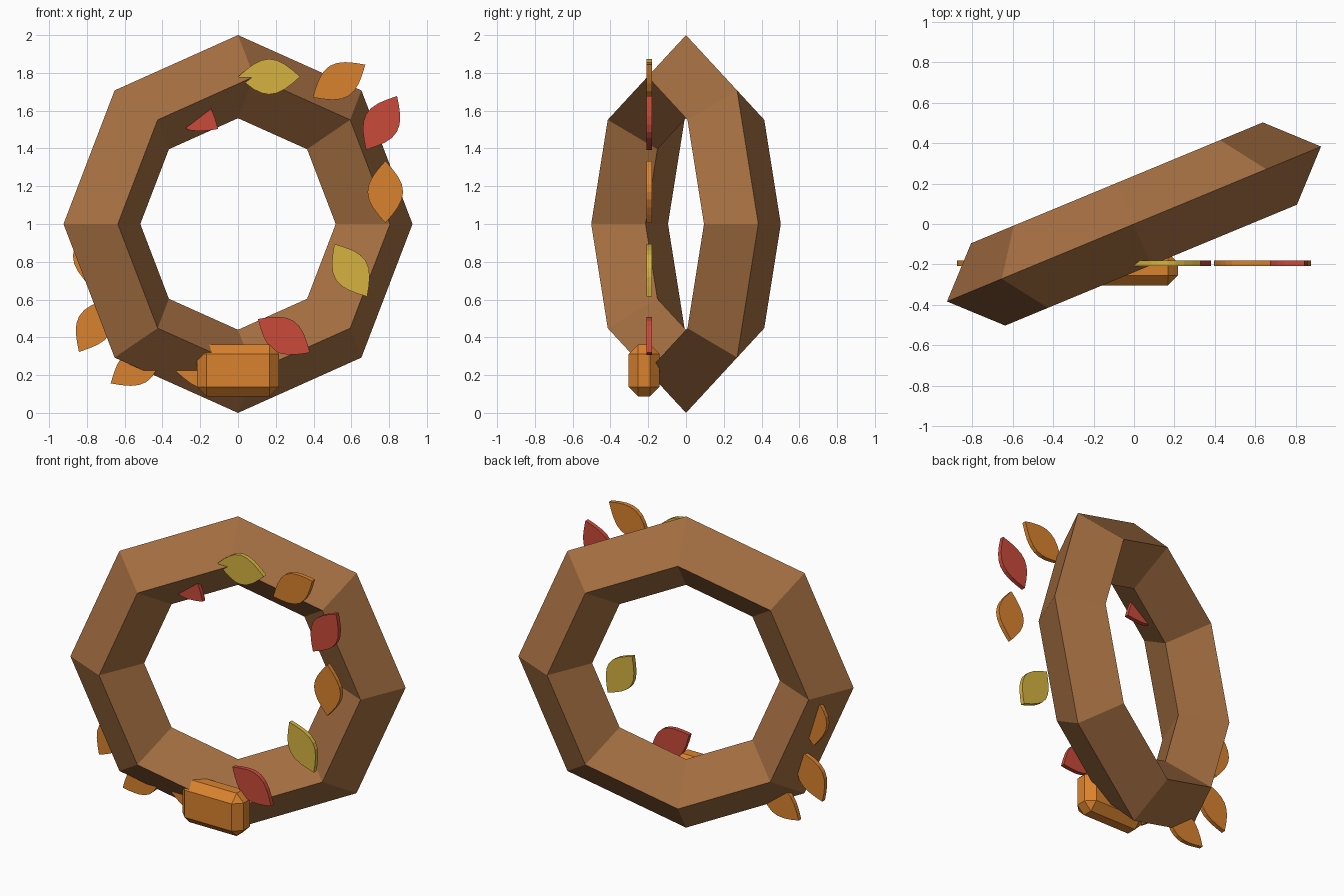
import bpy
import bmesh
from math import sin, cos, pi, radians
from mathutils import Matrix, Vector

cube = bpy.data.objects.get("Cube")
if cube:
    bpy.data.objects.remove(cube)


def make_material(name, rgb):
    mat = bpy.data.materials.new(name)
    mat.use_nodes = True
    mat.diffuse_color = (*rgb, 1)
    mat.node_tree.nodes["Principled BSDF"].inputs["Base Color"].default_value = (*rgb, 1)
    return mat


brown = make_material("bark brown", (0.38, 0.162, 0.055))
orange = make_material("autumn orange", (0.70, 0.225, 0.028))
red = make_material("autumn red", (0.59, 0.068, 0.042))
yellow = make_material("autumn yellow", (0.67, 0.45, 0.051))

# Wreath ring: eight segments with a diamond section
bpy.ops.mesh.primitive_torus_add(
    major_segments=8, minor_segments=4, major_radius=0.78, minor_radius=0.22,
    location=(0, 0, 1), rotation=(radians(90), 0, radians(22.5)))
ring = bpy.context.object
ring.name = "wreath_ring"
ring.data.materials.append(brown)

# Chamfered block at the bottom of the ring
bpy.ops.mesh.primitive_cube_add(size=1, location=(0, -0.222, 0.225))
block = bpy.context.object
block.name = "bottom_block"
block.scale = (0.435, 0.163, 0.275)
bpy.ops.object.transform_apply(location=False, rotation=False, scale=True)
bevel = block.modifiers.new("chamfer", "BEVEL")
bevel.width = 0.05
bevel.segments = 1
block.data.materials.append(orange)


# Leaves: thin pointed lens shapes standing in one upright plane
LENGTH, HALF_WIDTH, THICKNESS, STEPS = 0.328, 0.094, 0.027, 8


def add_leaf(name, x, z, angle, mat):
    upper = [(LENGTH * (i / STEPS - 0.5), HALF_WIDTH * sin(pi * i / STEPS))
             for i in range(STEPS + 1)]
    outline = upper + [(px, -pz) for px, pz in reversed(upper[1:-1])]
    bm = bmesh.new()
    face = bm.faces.new([bm.verts.new((px, 0, pz)) for px, pz in outline])
    out = bmesh.ops.extrude_face_region(bm, geom=[face])
    moved = [v for v in out["geom"] if isinstance(v, bmesh.types.BMVert)]
    bmesh.ops.translate(bm, verts=moved, vec=Vector((0, THICKNESS, 0)))
    bmesh.ops.recalc_face_normals(bm, faces=bm.faces)
    bm.transform(Matrix.Rotation(-radians(angle), 4, "Y"))
    mesh = bpy.data.meshes.new(name)
    bm.to_mesh(mesh)
    bm.free()
    leaf = bpy.data.objects.new(name, mesh)
    leaf.location = (x, -0.208, z)
    mesh.materials.append(mat)
    bpy.context.collection.objects.link(leaf)


# x, height above ring centre, tilt, colour, colour of the opposite leaf
leaves = [
    (0.165, 0.78, 0, yellow, orange),
    (0.535, 0.757, 32, orange, orange),
    (0.76, 0.535, 60, red, orange),
    (0.78, 0.17, 90, orange, orange),
    (0.597, -0.245, -58, yellow, yellow),
    (0.243, -0.592, -33, red, red),
]
for i, (x, h, tilt, mat, opposite) in enumerate(leaves, 1):
    add_leaf(f"left_leaf_{i}", x, 1 + h, tilt, mat)
    add_leaf(f"right_leaf_{i}", -x, 1 - h, tilt, opposite)
